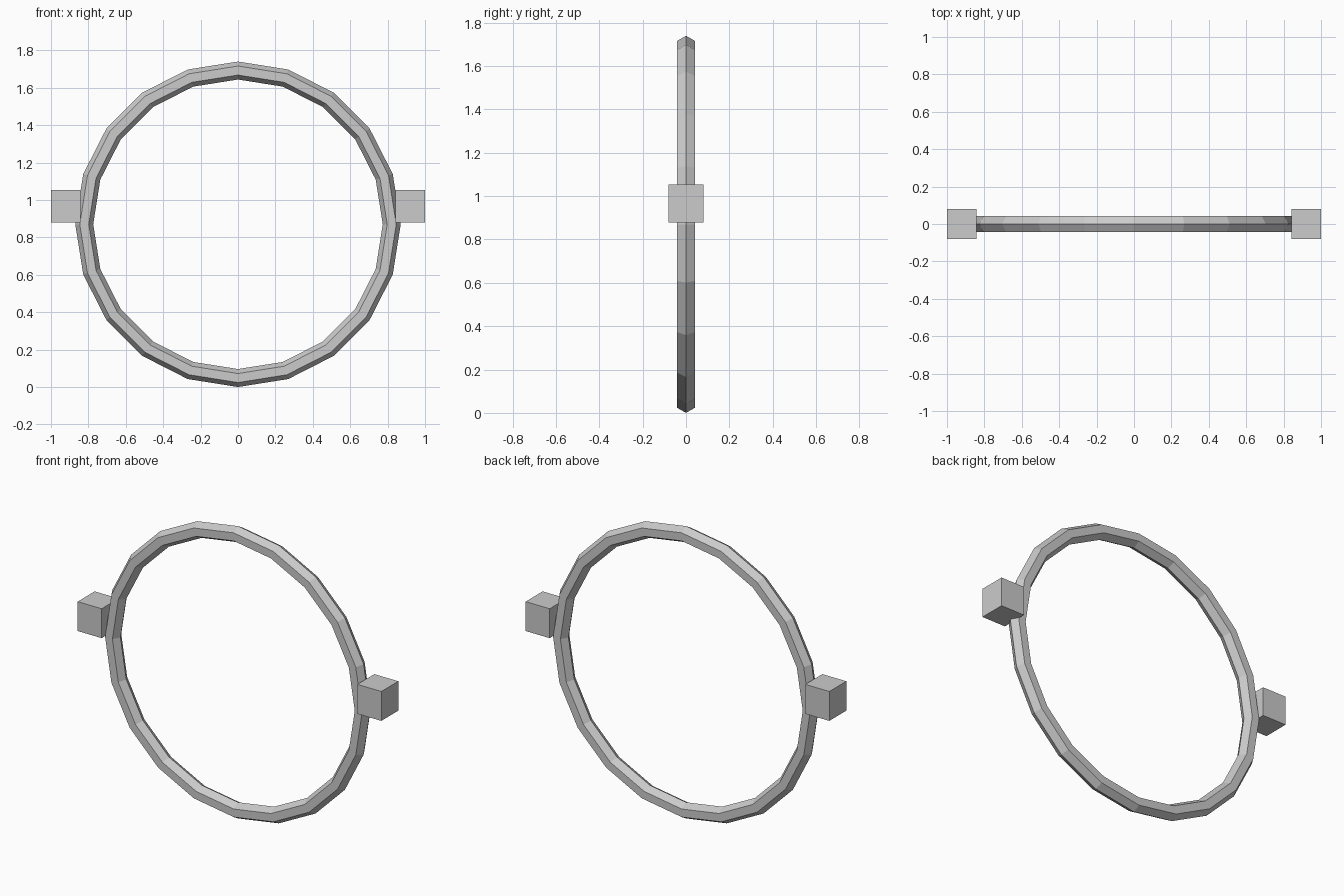
import bpy
import math

old = bpy.data.objects.get("Cube")
if old:
    bpy.data.objects.remove(old, do_unlink=True)

# Single grey material
grey = bpy.data.materials.new("light_grey")
grey.use_nodes = True
colour = (0.6, 0.6, 0.6, 1)
grey.diffuse_color = colour
grey.node_tree.nodes["Principled BSDF"].inputs["Base Color"].default_value = colour

# Upright ring with a hexagonal section
RADIUS, TUBE = 0.822, 0.048
bpy.ops.mesh.primitive_torus_add(
    major_segments=20, minor_segments=6,
    major_radius=RADIUS, minor_radius=TUBE,
    location=(0, 0, RADIUS + TUBE), rotation=(math.pi / 2, 0, 0))
ring = bpy.context.object
ring.name = "ring"
bpy.ops.object.transform_apply(location=False, rotation=True, scale=True)
bpy.ops.object.shade_flat()
ring.data.materials.append(grey)

# Side blocks, one on each side of the ring
SIZE = (0.158, 0.16, 0.175)
for name, side in (("left_block", 1), ("right_block", -1)):
    bpy.ops.mesh.primitive_cube_add(
        size=1, location=(side * (1 - SIZE[0] / 2), 0, 0.966))
    block = bpy.context.object
    block.name = name
    block.scale = SIZE
    bpy.ops.object.transform_apply(location=False, rotation=False, scale=True)
    block.data.materials.append(grey)
